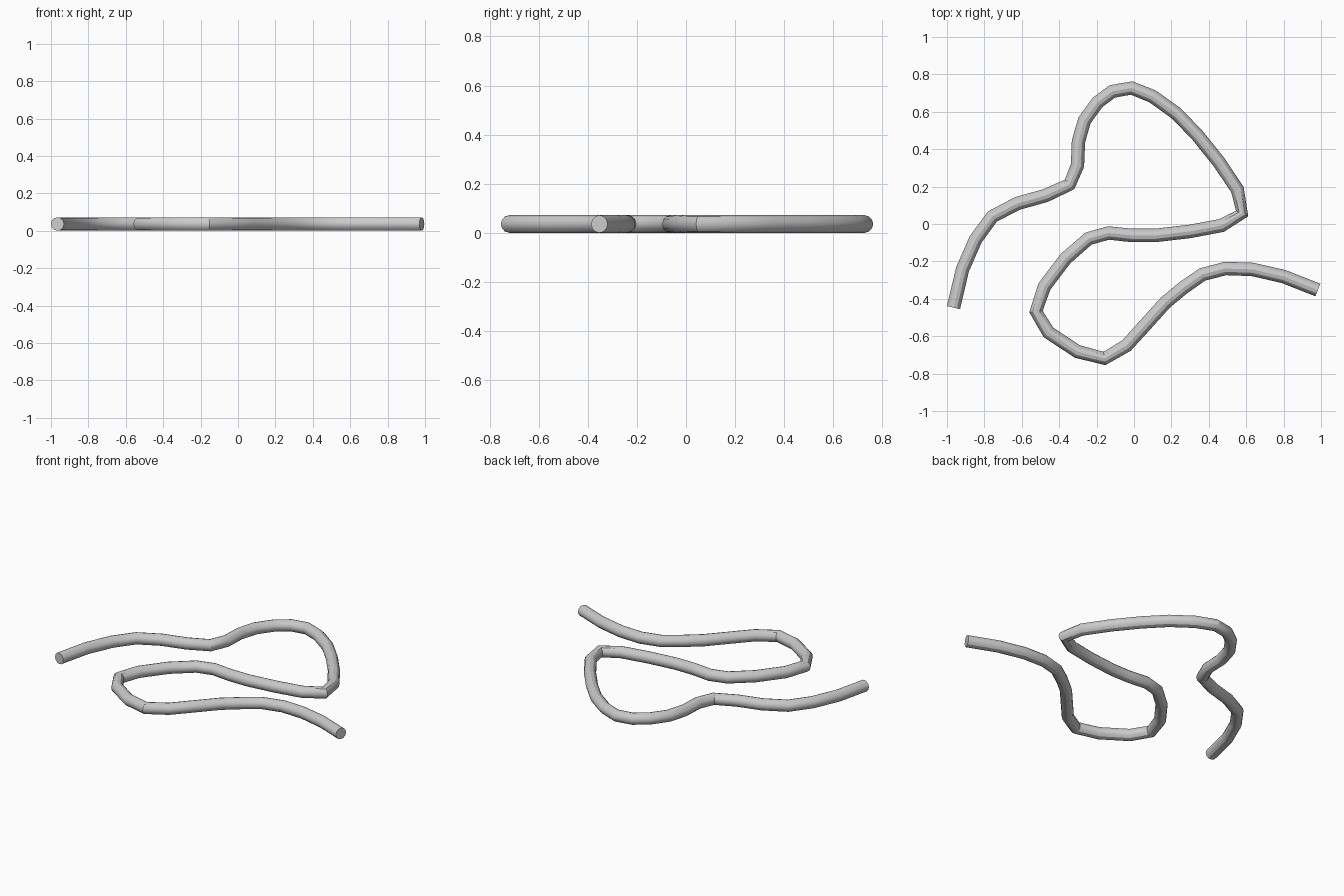
import bpy

cube = bpy.data.objects.get("Cube")
if cube:
    bpy.data.objects.remove(cube, do_unlink=True)

RADIUS = 0.036

# Centre line of the hose, from its left end to its right end
path = [
    (-.965, -.447), (-.917, -.243), (-.847, -.083), (-.757, .04), (-.623, .11),
    (-.473, .152), (-.345, .211), (-.302, .313), (-.297, .441), (-.265, .553),
    (-.195, .65), (-.115, .709), (-.013, .727), (.1, .682), (.227, .591),
    (.34, .473), (.452, .334), (.553, .184), (.578, .056), (.468, -.008),
    (.297, -.04), (.115, -.061), (-.013, -.061), (-.136, -.048), (-.243, -.078),
    (-.366, -.185), (-.479, -.334), (-.524, -.468), (-.457, -.58), (-.302, -.682),
    (-.158, -.719), (-.04, -.65), (.067, -.532), (.168, -.42), (.265, -.34),
    (.366, -.27), (.489, -.238), (.634, -.243), (.8, -.281), (.983, -.353),
]

# Round tube with flat capped ends, lying on the ground
curve = bpy.data.curves.new("hose", "CURVE")
curve.dimensions = "3D"
curve.bevel_depth = RADIUS
curve.bevel_resolution = 4
curve.use_fill_caps = True
spline = curve.splines.new("POLY")
spline.points.add(len(path) - 1)
for point, (x, y) in zip(spline.points, path):
    point.co = (x, y, RADIUS, 1)

hose = bpy.data.objects.new("hose", curve)
bpy.context.collection.objects.link(hose)
bpy.ops.object.select_all(action="DESELECT")
hose.select_set(True)
bpy.context.view_layer.objects.active = hose
bpy.ops.object.convert(target="MESH")
hose = bpy.context.object
hose.name = "hose"

# Plain grey rubber
grey = bpy.data.materials.new("light grey")
grey.use_nodes = True
color = (0.6, 0.6, 0.6, 1)
grey.diffuse_color = color
grey.node_tree.nodes["Principled BSDF"].inputs["Base Color"].default_value = color
hose.data.materials.clear()
hose.data.materials.append(grey)

bpy.ops.object.shade_smooth_by_angle()
